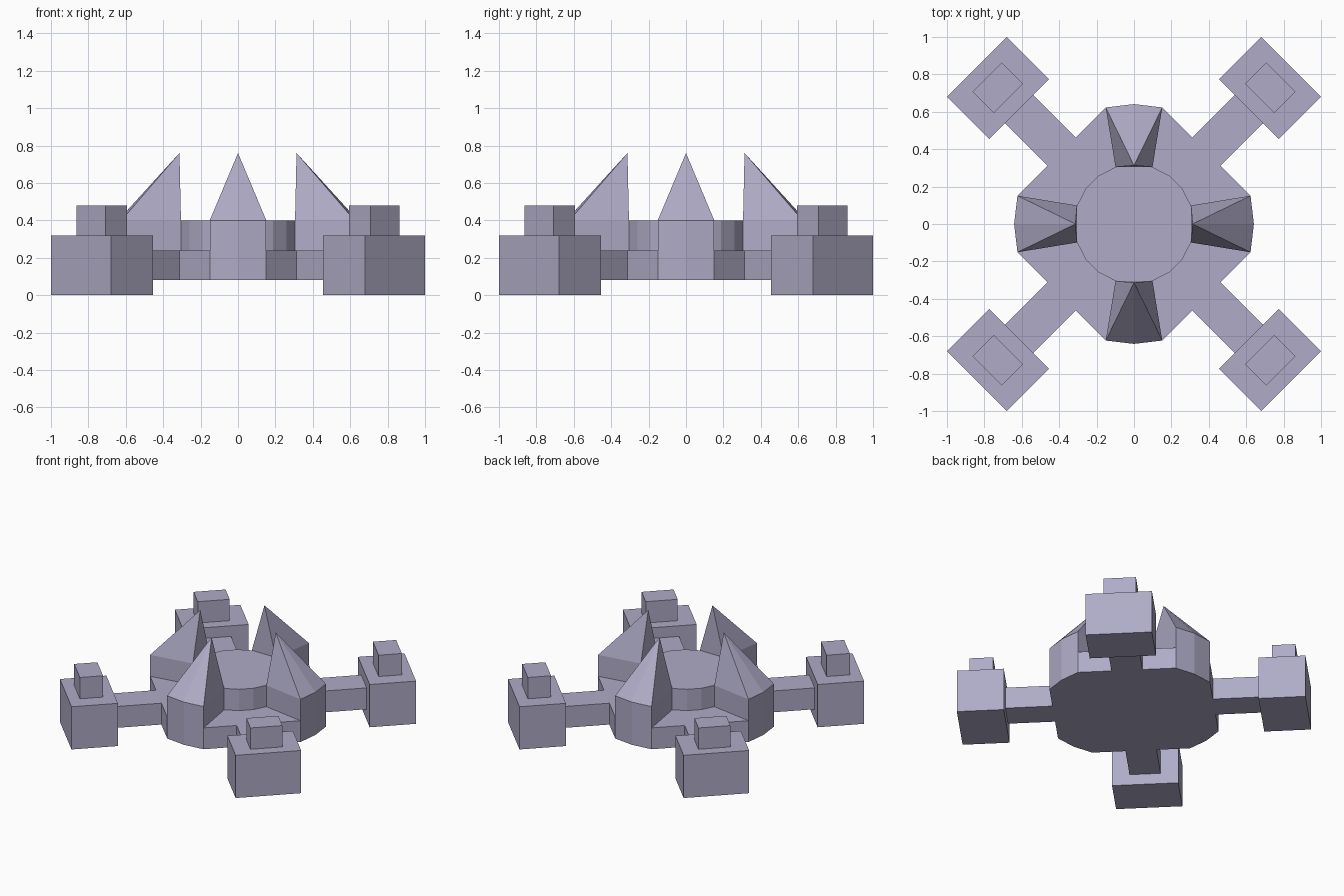
import bpy
import bmesh
from math import sin, cos, pi, radians
from mathutils import Matrix

if "Cube" in bpy.data.objects:
    bpy.data.objects.remove(bpy.data.objects["Cube"])

# Violet-grey paint for every part
paint = bpy.data.materials.new("violet_grey")
paint.diffuse_color = (0.43, 0.41, 0.57, 1)
paint.use_nodes = True
paint.node_tree.nodes["Principled BSDF"].inputs["Base Color"].default_value = paint.diffuse_color


def make_object(name, bm):
    bmesh.ops.recalc_face_normals(bm, faces=bm.faces)
    mesh = bpy.data.meshes.new(name)
    bm.to_mesh(mesh)
    bm.free()
    mesh.materials.append(paint)
    obj = bpy.data.objects.new(name, mesh)
    bpy.context.collection.objects.link(obj)
    return obj


def prism(name, outline, z0, z1, apex=None):
    """Extrude an outline upward; an apex turns the top into a pyramid."""
    bm = bmesh.new()
    low = [bm.verts.new((x, y, z0)) for x, y in outline]
    high = [bm.verts.new((x, y, z1)) for x, y in outline]
    tip = bm.verts.new(apex) if apex else None
    n = len(outline)
    bm.faces.new(low)
    for i in range(n):
        j = (i + 1) % n
        bm.faces.new((low[i], low[j], high[j], high[i]))
        if tip:
            bm.faces.new((high[i], high[j], tip))
    if not tip:
        bm.faces.new(high)
    return make_object(name, bm)


def rect(r0, r1, half):
    return [(r0, -half), (r1, -half), (r1, half), (r0, half)]


def ring(radius, sides):
    return [(radius * cos(2 * pi * i / sides), radius * sin(2 * pi * i / sides))
            for i in range(sides)]


def turn(obj, degrees):
    obj.data.transform(Matrix.Rotation(radians(degrees), 4, 'Z'))


# Base plate: round at the four sides, flat across the diagonals
plate = []
for q in range(4):
    for a in (-13.6, 0, 13.6):
        t = radians(a + 90 * q)
        plate.append((0.641 * cos(t), 0.641 * sin(t)))
prism("base_plate", plate, 0.08, 0.24)

# Raised central drum
prism("central_drum", ring(0.32, 20), 0.2, 0.40)

# Pointed fins on the four sides
fin = [(0.305, -0.099), (0.623, -0.151), (0.641, 0), (0.623, 0.151), (0.305, 0.099)]
for q in range(4):
    turn(prism(f"fin_{q + 1}", fin, 0.08, 0.40, apex=(0.313, 0, 0.76)), 90 * q)

# Diagonal arms with a foot block and a small cap block each
for q in range(4):
    angle = 45 + 90 * q
    turn(prism(f"arm_{q + 1}", rect(0.5, 0.9, 0.106), 0.08, 0.24), angle)
    turn(prism(f"foot_block_{q + 1}", rect(0.868, 1.188, 0.226), 0, 0.32), angle)
    turn(prism(f"cap_block_{q + 1}", rect(0.95, 1.11, 0.11), 0.32, 0.48), angle)
